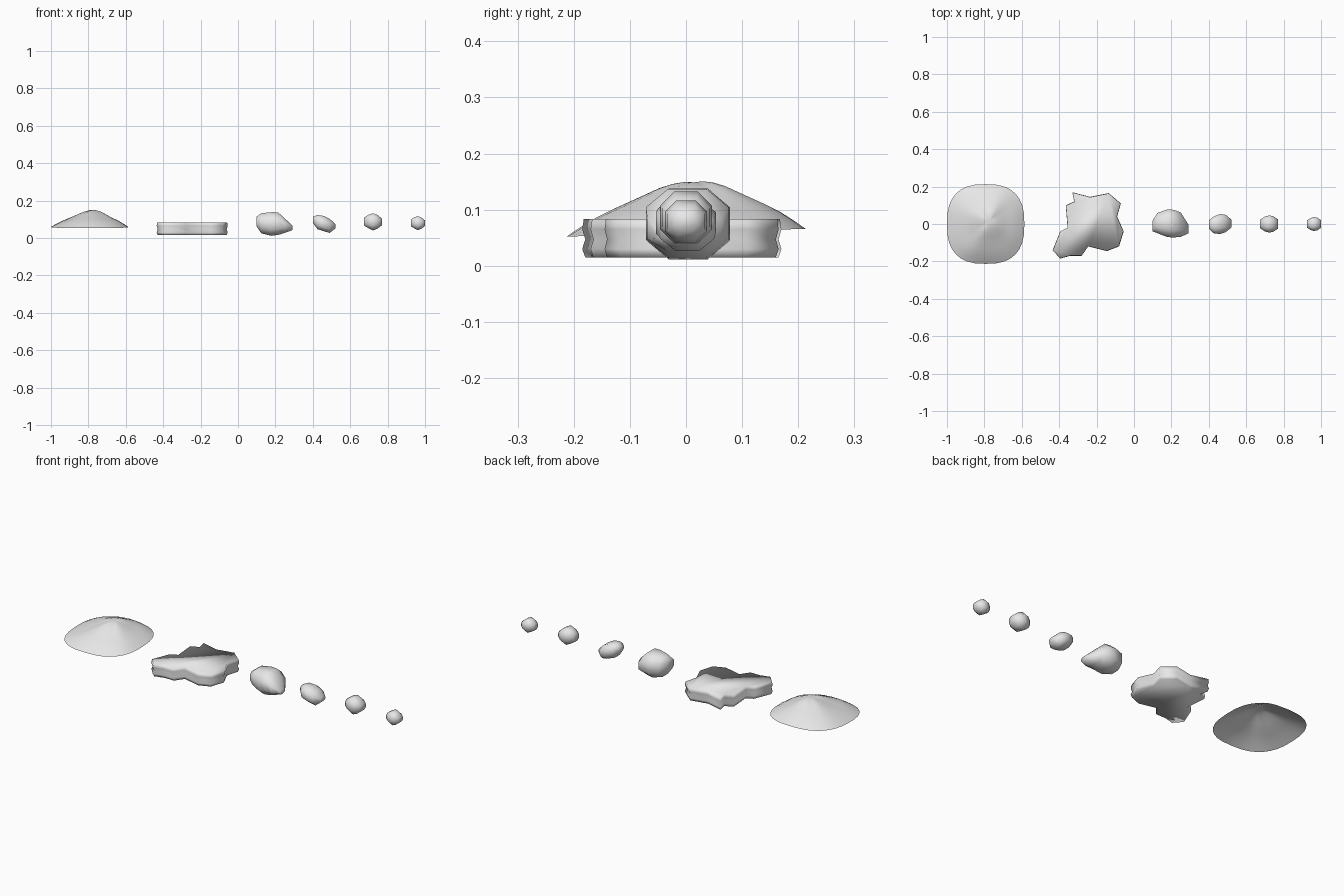
import bpy
import bmesh
from math import sin, cos, pi, copysign

cube = bpy.data.objects.get("Cube")
if cube:
    bpy.data.objects.remove(cube, do_unlink=True)

# Single pale stone material
stone = bpy.data.materials.new("pale_stone")
stone.use_nodes = True
stone.diffuse_color = (0.8, 0.8, 0.8, 1)
stone.node_tree.nodes["Principled BSDF"].inputs["Base Color"].default_value = (0.8, 0.8, 0.8, 1)


def superpoint(angle, power):
    """Point on a rounded unit square."""
    c, s = cos(angle), sin(angle)
    return (copysign(abs(c) ** (2 / power), c), copysign(abs(s) ** (2 / power), s))


def loft(name, rings, cap_start=True, cap_end=True):
    """Join equal-length rings of points into one smooth-shaded skin."""
    bm = bmesh.new()
    loops = [[bm.verts.new(p) for p in ring] for ring in rings]
    for a, b in zip(loops, loops[1:]):
        n = len(a)
        for i in range(n):
            j = (i + 1) % n
            bm.faces.new((a[i], a[j], b[j], b[i]))
    if cap_start:
        bm.faces.new(loops[0][::-1])
    if cap_end:
        bm.faces.new(loops[-1])
    if cap_start and cap_end:
        bmesh.ops.recalc_face_normals(bm, faces=bm.faces[:])
    for face in bm.faces:
        face.smooth = True
    mesh = bpy.data.meshes.new(name)
    bm.to_mesh(mesh)
    bm.free()
    mesh.materials.append(stone)
    obj = bpy.data.objects.new(name, mesh)
    bpy.context.collection.objects.link(obj)
    return obj


# Open-bottomed mound: rounded-square rings climbing to an off-centre peak
def mound_ring(radius, height, sides=32):
    ring = []
    for i in range(sides):
        a = 2 * pi * i / sides
        u, v = superpoint(a, 2.6)
        x = -0.793 + 0.207 * radius * u + 0.02 * (1 - radius)
        y = 0.213 * radius * v + 0.015 * (1 - radius)
        lump = radius * (1 - radius) * (0.3 * sin(a) ** 2 - 0.12 + 0.14 * cos(4 * a + 1))
        rim = 0.059 + 0.007 * radius * v
        ring.append((x, y, rim + 0.09 * (height + lump)))
    return ring


mound_profile = [(1, 0), (0.9, 0.14), (0.77, 0.31), (0.65, 0.44), (0.52, 0.57),
                 (0.4, 0.7), (0.28, 0.84), (0.18, 0.93), (0.08, 0.99)]
loft("mound", [mound_ring(r, h) for r, h in mound_profile], cap_start=False)

# Jagged flat slab with a slightly waisted side
slab_outline = [(-0.33, 0.17), (-0.235, 0.145), (-0.135, 0.165), (-0.07, 0.11),
                (-0.09, 0.04), (-0.055, -0.04), (-0.08, -0.12), (-0.145, -0.145),
                (-0.245, -0.12), (-0.28, -0.17), (-0.34, -0.17), (-0.395, -0.185),
                (-0.435, -0.14), (-0.395, -0.04), (-0.355, -0.02), (-0.365, 0.1),
                (-0.32, 0.12)]
slab_profile = [(0.015, 0.97), (0.03, 1), (0.047, 0.97), (0.065, 1), (0.083, 0.985)]
slab_centre = -0.24


def slab_ring(z, scale):
    return [(slab_centre + (x - slab_centre) * scale, y * scale, z) for x, y in slab_outline]


loft("slab", [slab_ring(z, s) for z, s in slab_profile])


# Pebbles: rounded cross-sections strung along x
def pebble(name, sections, sides=8):
    rings = []
    for x, low, high, front, back in sections:
        ring = []
        for i in range(sides):
            u, v = superpoint(2 * pi * (i + 0.5) / sides, 2.3)
            ring.append((x, (front + back) / 2 + (back - front) / 2 * u * 1.05,
                         (low + high) / 2 + (high - low) / 2 * v * 1.05))
        rings.append(ring)
    loft(name, rings)


pebble("large_pebble", [
    (0.1, 0.06, 0.115, -0.04, 0.02),
    (0.125, 0.023, 0.133, -0.05, 0.06),
    (0.18, 0.01, 0.139, -0.072, 0.08),
    (0.215, 0.015, 0.138, -0.073, 0.077),
    (0.25, 0.026, 0.105, -0.07, 0.063),
    (0.292, 0.042, 0.066, -0.05, -0.005),
])
pebble("medium_pebble", [
    (0.4, 0.08, 0.113, -0.025, 0.02),
    (0.425, 0.046, 0.124, -0.05, 0.04),
    (0.46, 0.035, 0.118, -0.055, 0.055),
    (0.49, 0.026, 0.103, -0.045, 0.05),
    (0.52, 0.05, 0.075, -0.02, 0.025),
])

# Two smaller pebbles share one shape
small_shape = [(-1, -0.45, 0.5, 0.5), (-0.5, -0.75, 0.85, 0.85), (0, -1, 1, 1),
               (0.5, -0.8, 0.8, 0.9), (1, -0.4, 0.4, 0.55)]
for name, cx, cz, size in [("small_pebble", 0.722, 0.086, 0.047),
                           ("tiny_pebble", 0.962, 0.079, 0.038)]:
    pebble(name, [(cx + size * t, cz + size * low, cz + size * high, -size * w, size * w)
                  for t, low, high, w in small_shape])
